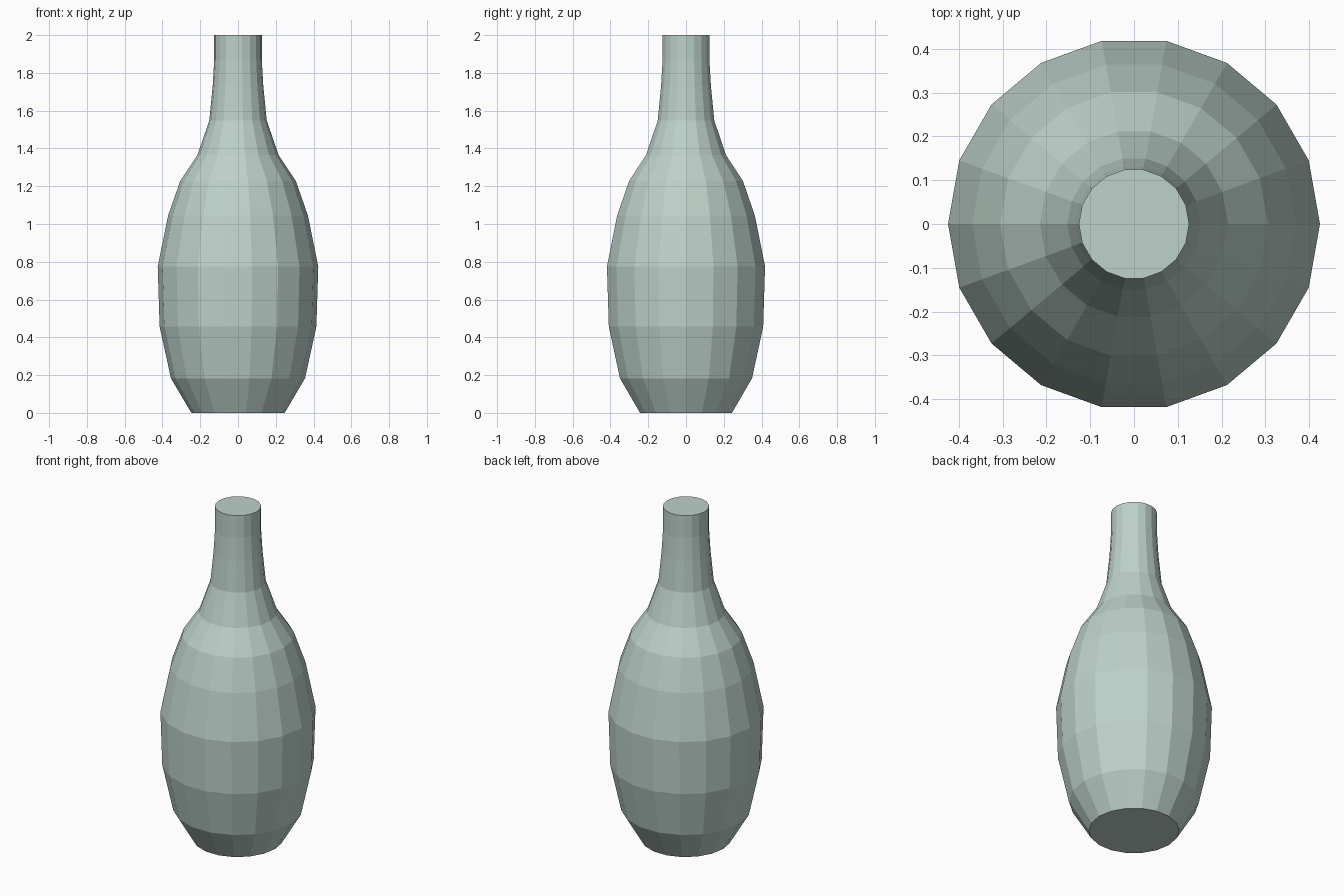
import bpy
import bmesh
import math

if "Cube" in bpy.data.objects:
    bpy.data.objects.remove(bpy.data.objects["Cube"])

SIDES = 18

# Bottle outline as (radius, height), from base to mouth
PROFILE = [
    (0.247, 0.0), (0.355, 0.183), (0.415, 0.457), (0.425, 0.775),
    (0.37, 1.045), (0.306, 1.228), (0.215, 1.365), (0.152, 1.548),
    (0.134, 1.73), (0.126, 1.865), (0.126, 2.0),
]

glass = bpy.data.materials.new("pale_green_glass")
glass.diffuse_color = (0.51, 0.64, 0.59, 1.0)
glass.use_nodes = True
glass.node_tree.nodes["Principled BSDF"].inputs["Base Color"].default_value = glass.diffuse_color

bm = bmesh.new()

# Rings of the bottle
rings = []
for radius, height in PROFILE:
    ring = []
    for i in range(SIDES):
        angle = math.tau * i / SIDES
        ring.append(bm.verts.new((radius * math.cos(angle), radius * math.sin(angle), height)))
    rings.append(ring)

# Side walls
for low, high in zip(rings, rings[1:]):
    for i in range(SIDES):
        j = (i + 1) % SIDES
        bm.faces.new((low[i], low[j], high[j], high[i]))

# Flat base and closed mouth
bm.faces.new(rings[0][::-1])
bm.faces.new(rings[-1])

mesh = bpy.data.meshes.new("bottle")
bm.to_mesh(mesh)
bm.free()
mesh.materials.append(glass)
bottle = bpy.data.objects.new("bottle", mesh)
bpy.context.collection.objects.link(bottle)
